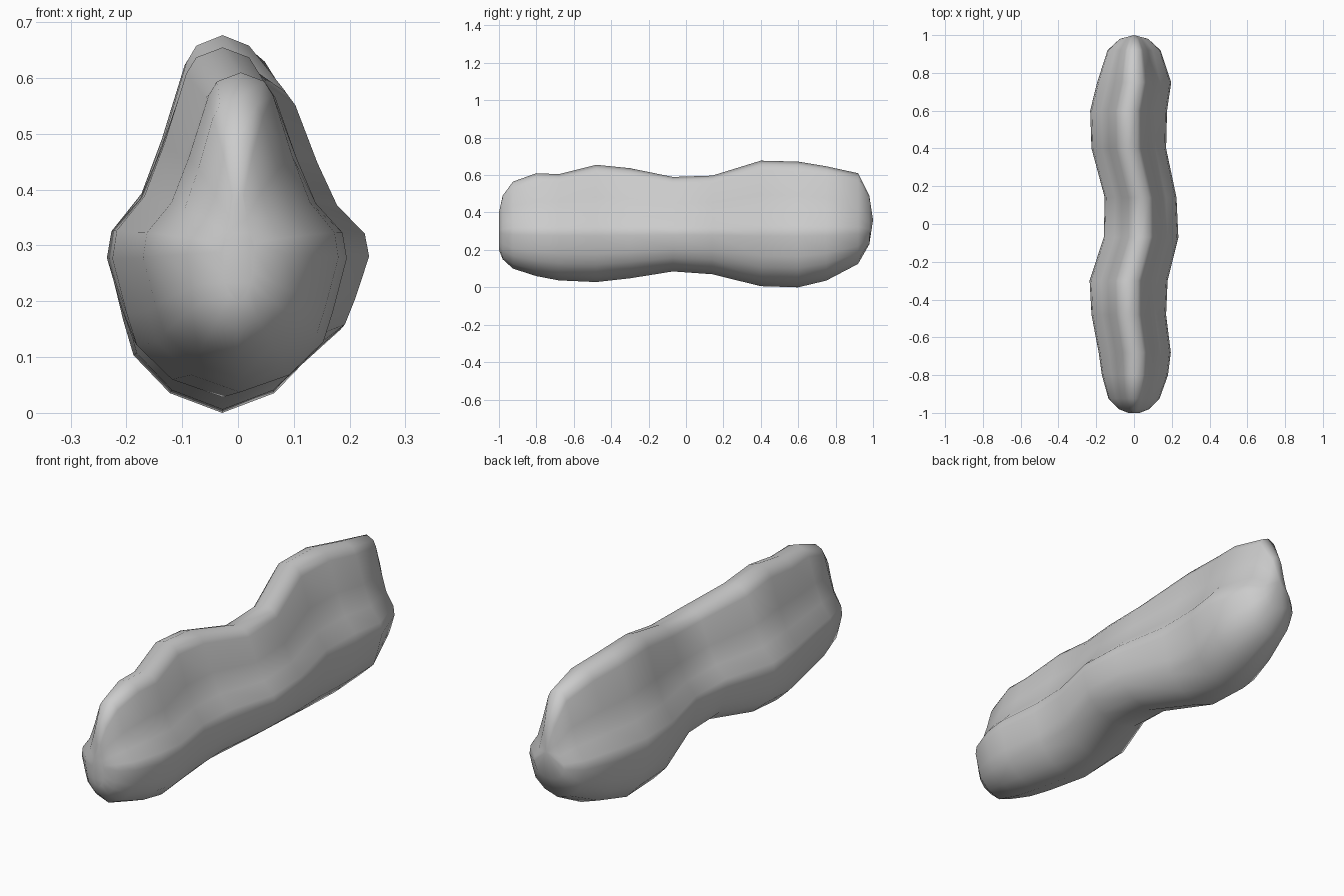
import bpy, bmesh

if "Cube" in bpy.data.objects:
    bpy.data.objects.remove(bpy.data.objects["Cube"])

MID = 0.295   # height of the widest line

# stations: y, left x, right x, bottom z, top z
STATIONS = [
    (-0.98, -0.08, 0.08, 0.15, 0.49), (-0.925, -0.135, 0.135, 0.10, 0.565),
    (-0.80, -0.17, 0.18, 0.06, 0.61), (-0.68, -0.187, 0.195, 0.037, 0.605),
    (-0.48, -0.225, 0.17, 0.028, 0.655), (-0.30, -0.235, 0.178, 0.048, 0.637),
    (-0.07, -0.16, 0.235, 0.085, 0.59), (0.14, -0.155, 0.225, 0.07, 0.597),
    (0.40, -0.225, 0.17, 0.006, 0.677), (0.60, -0.232, 0.175, 0.0, 0.672),
    (0.75, -0.195, 0.197, 0.036, 0.647), (0.92, -0.14, 0.14, 0.125, 0.61),
    (0.98, -0.075, 0.075, 0.23, 0.49),
]

# half section, top to bottom: share of half width, share of height above/below MID
HALF = [(0, 1), (0.24, 0.95), (0.33, 0.87), (0.53, 0.52), (0.71, 0.26),
        (0.96, 0.09), (1.0, -0.07), (0.87, -0.44), (0.78, -0.65),
        (0.46, -0.88), (0, -1)]
SECTION = HALF + [(-w, h) for w, h in HALF[-2:0:-1]]


def add_ring(bm, y, left, right, bottom, top):
    cx, hw = (left + right) / 2, (right - left) / 2
    return [bm.verts.new((cx + w * hw, y,
                          MID + h * ((top - MID) if h > 0 else (MID - bottom))))
            for w, h in SECTION]


# wavy body lofted through the stations
bm = bmesh.new()
rings = [add_ring(bm, *s) for s in STATIONS]
n = len(SECTION)
for a, b in zip(rings, rings[1:]):
    for i in range(n):
        j = (i + 1) % n
        bm.faces.new((a[i], a[j], b[j], b[i]))

# rounded ends: a small flat ring in front, a point at the back
nose = add_ring(bm, -1.0, -0.03, 0.03, 0.20, 0.40)
for i in range(n):
    j = (i + 1) % n
    bm.faces.new((nose[i], nose[j], rings[0][j], rings[0][i]))
bm.faces.new(nose)
tip = bm.verts.new((0, 1.0, 0.36))
for i in range(n):
    bm.faces.new((rings[-1][i], rings[-1][(i + 1) % n], tip))

bmesh.ops.recalc_face_normals(bm, faces=bm.faces)
for f in bm.faces:
    f.smooth = True
mesh = bpy.data.meshes.new("wavy_body")
bm.to_mesh(mesh)
bm.free()
body = bpy.data.objects.new("wavy_body", mesh)
bpy.context.collection.objects.link(body)
